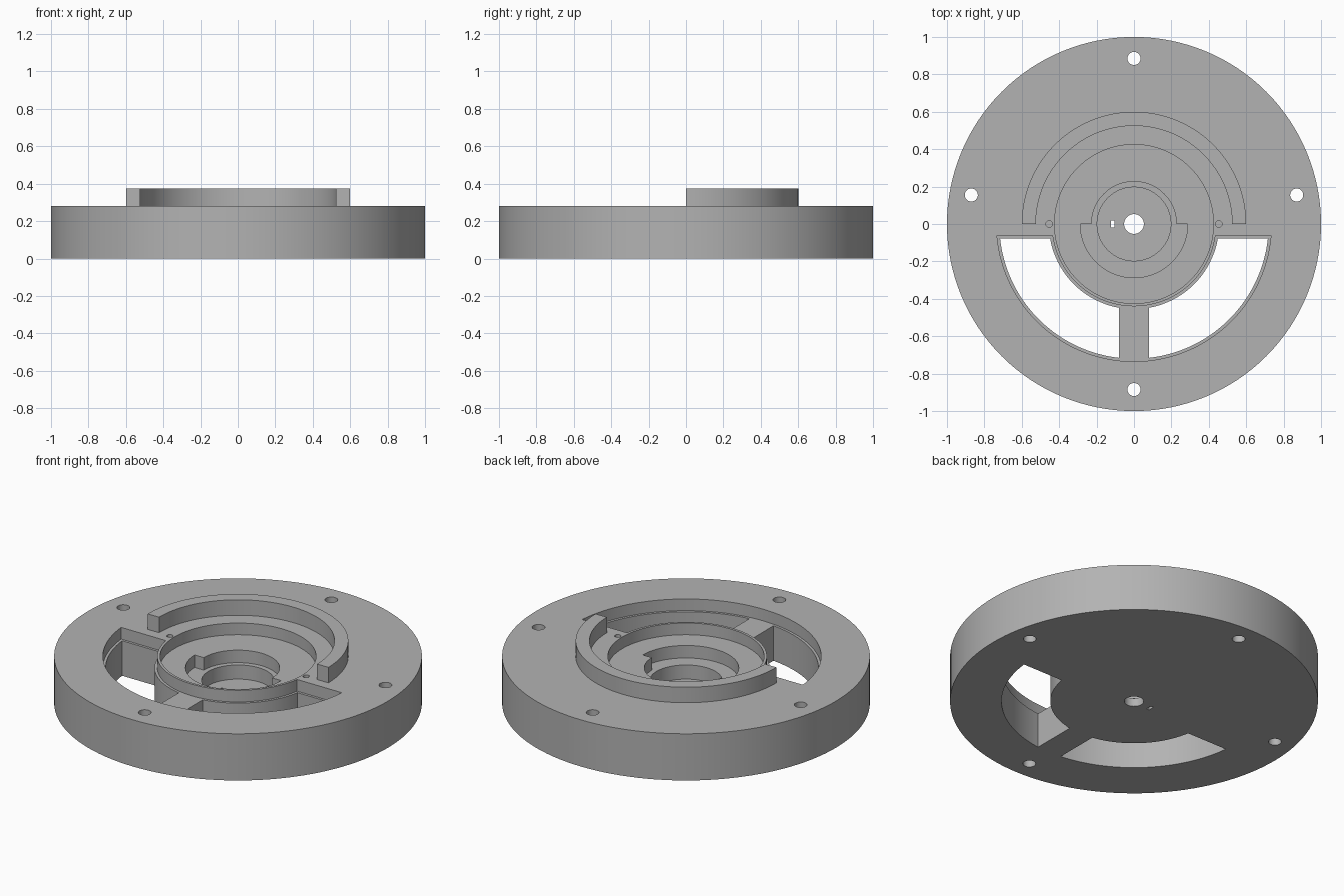
import bpy, bmesh, math

if "Cube" in bpy.data.objects:
    bpy.data.objects.remove(bpy.data.objects["Cube"])

grey = bpy.data.materials.new("plain grey")
grey.diffuse_color = (0.45, 0.45, 0.45, 1)
grey.use_nodes = True
grey.node_tree.nodes["Principled BSDF"].inputs["Base Color"].default_value = grey.diffuse_color
TOP = 0.28       # top of the flange
LEDGE = 0.21     # window ledge, spoke top and hub floor
STEP = 0.135     # middle step of the hub pocket
FLOOR = 0.05     # deepest pocket floor
OVER = 0.45      # cutters end above the part
UNDER = -0.1     # and below it


def arc(r, a0, a1, n):
    return [(r * math.cos(a0 + (a1 - a0) * i / n), r * math.sin(a0 + (a1 - a0) * i / n))
            for i in range(n + 1)]


def circle(r, x=0, y=0, n=128):
    return [(x + px, y + py) for px, py in arc(r, 0, 2 * math.pi, n)[:-1]]


def prism(name, outline, z0, z1):
    """Extrude a closed outline from z0 to z1."""
    bm = bmesh.new()
    face = bm.faces.new([bm.verts.new((x, y, z0)) for x, y in outline])
    ext = bmesh.ops.extrude_face_region(bm, geom=[face])
    for v in ext["geom"]:
        if isinstance(v, bmesh.types.BMVert):
            v.co.z = z1
    bmesh.ops.recalc_face_normals(bm, faces=bm.faces)
    me = bpy.data.meshes.new(name)
    bm.to_mesh(me)
    bm.free()
    ob = bpy.data.objects.new(name, me)
    bpy.context.collection.objects.link(ob)
    me.materials.append(grey)
    return ob


def below(r, y):
    """Angle where a circle meets the line at height y, on the right side."""
    return math.asin(y / r)


def smooth(ob):
    bpy.ops.object.select_all(action='DESELECT')
    ob.select_set(True)
    bpy.context.view_layer.objects.active = ob
    bpy.ops.object.shade_smooth_by_angle(angle=math.radians(30))


flange = prism("flange", circle(1.0), 0, TOP)
cutters = []


def cut(outline, z0, z1=OVER):
    cutters.append(prism("cutter", outline, z0, z1))


# Stepped hub pocket, wider in its front half, with the shaft hole
cut(circle(0.425), LEDGE)
half = arc(0.227, 0, math.pi, 48) + arc(0.287, math.pi, 2 * math.pi, 64)
cut(half, STEP)
cut(circle(0.197), FLOOR)
cut(circle(0.053, n=48), UNDER)

# Key slot beside the shaft hole
cut([(-0.122, -0.019), (-0.104, -0.019), (-0.104, 0.019), (-0.122, 0.019)], UNDER)

# Half-ring recess that forms the ledge and lowers the spoke
a, b = below(0.735, -0.062), below(0.44, -0.062)
cut(arc(0.735, a, -math.pi - a, 80) + arc(0.44, -math.pi - b, b, 64), LEDGE)

# Two through windows either side of the spoke
for side in (1, -1):
    outer = arc(0.72, below(0.72, -0.077), -math.acos(0.08 / 0.72), 40)
    inner = arc(0.455, -math.acos(0.08 / 0.455), below(0.455, -0.077), 32)
    cut([(side * x, y) for x, y in outer + inner], UNDER)

# Screw holes and blind pin holes
for x, y in ((0, 0.885), (0, -0.885), (0.87, 0.155), (-0.87, 0.155)):
    cut(circle(0.035, x, y, 32), UNDER)
for x in (0.453, -0.453):
    cut(circle(0.018, x, 0, 12), 0.16)

for c in cutters:
    mod = flange.modifiers.new("cut", 'BOOLEAN')
    mod.operation, mod.solver, mod.object = 'DIFFERENCE', 'EXACT', c
    bpy.context.view_layer.objects.active = flange
    bpy.ops.object.modifier_apply(modifier=mod.name)
    bpy.data.objects.remove(c)
smooth(flange)

# Raised half-ring collar on the back half
collar = prism("half_collar", arc(0.6, 0, math.pi, 64) + arc(0.525, math.pi, 0, 64), TOP, 0.373)
smooth(collar)
